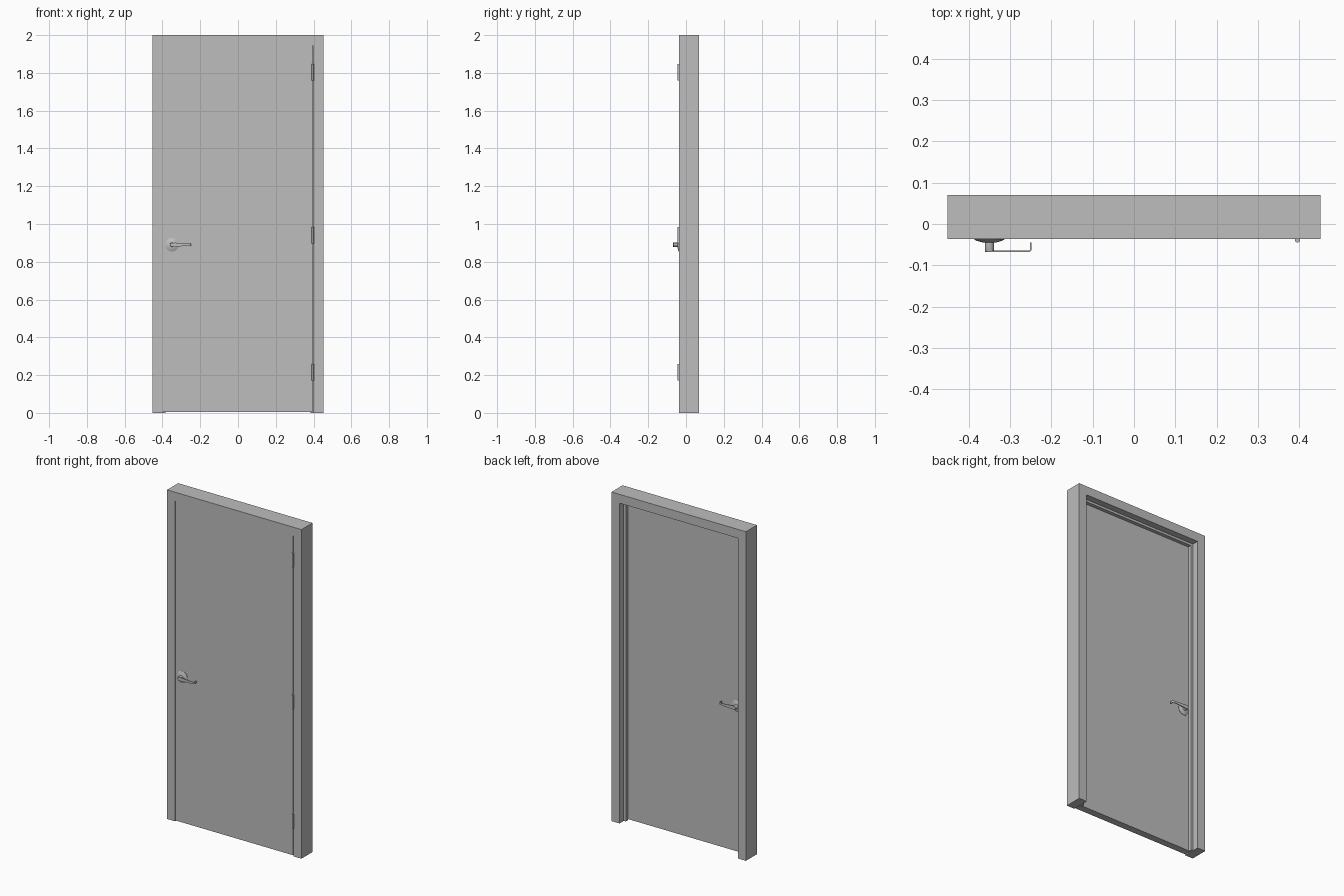
import bpy, bmesh, math
from mathutils import Matrix, Vector

if "Cube" in bpy.data.objects:
    bpy.data.objects.remove(bpy.data.objects["Cube"])

grey = bpy.data.materials.new("plain grey")
grey.use_nodes = True
colour = (0.51, 0.51, 0.51, 1)
grey.diffuse_color = colour
grey.node_tree.nodes["Principled BSDF"].inputs["Base Color"].default_value = colour

HALF_W, HEIGHT, FRONT, BACK = 0.452, 2.0, -0.036, 0.07
FACE = 0.054            # width of the frame around the opening
DOOR_BACK = 0.007
HANDLE = (-0.35, 0.89)  # x and z of the handle spindle


def finish(name, bm, smooth=False):
    bmesh.ops.recalc_face_normals(bm, faces=bm.faces)
    mesh = bpy.data.meshes.new(name)
    bm.to_mesh(mesh)
    bm.free()
    mesh.materials.append(grey)
    obj = bpy.data.objects.new(name, mesh)
    bpy.context.collection.objects.link(obj)
    if smooth:
        bpy.ops.object.select_all(action="DESELECT")
        obj.select_set(True)
        bpy.context.view_layer.objects.active = obj
        bpy.ops.object.shade_smooth_by_angle(angle=math.radians(35))
    return obj


def loft(bm, rings):
    """Skin a row of closed rings and cap both ends."""
    rows = [[bm.verts.new(p) for p in ring] for ring in rings]
    n = len(rows[0])
    for a, b in zip(rows, rows[1:]):
        for i in range(n):
            j = (i + 1) % n
            bm.faces.new((a[i], a[j], b[j], b[i]))
    bm.faces.new(rows[0])
    bm.faces.new(rows[-1])


def box(name, x0, x1, y0, y1, z0, z1):
    bm = bmesh.new()
    loft(bm, [[(x0, y0, z), (x1, y0, z), (x1, y1, z), (x0, y1, z)] for z in (z0, z1)])
    return finish(name, bm)


# Frame: a jamb section with a door stop, mitred round the head
stop = FACE + 0.014
section = [(0, FRONT), (FACE, FRONT), (FACE, DOOR_BACK + 0.001), (stop, DOOR_BACK + 0.001),
           (stop, 0.03), (FACE, 0.03), (FACE, BACK), (0, BACK)]
bm = bmesh.new()
loft(bm, [[(side * (HALF_W - d), y, HEIGHT - d if top else 0) for d, y in section]
          for side, top in ((-1, 0), (-1, 1), (1, 1), (1, 0))])
finish("door_frame", bm)

# Door leaf
box("door_leaf", -0.396, 0.394, FRONT, DOOR_BACK, 0.006, 1.946)

# Hinges: a barrel and its thin leaf in the gap
for label, z in (("lower", 0.215), ("middle", 0.94), ("upper", 1.803)):
    bm = bmesh.new()
    bmesh.ops.create_cone(bm, cap_ends=True, segments=16, radius1=0.006, radius2=0.006, depth=0.088,
                          matrix=Matrix.Translation((0.396, FRONT - 0.003, z)))
    finish(label + "_hinge_barrel", bm, True)
    box(label + "_hinge_leaf", 0.3945, 0.3975, FRONT - 0.002, DOOR_BACK - 0.004, z - 0.044, z + 0.044)


def handle(label, face_y, out):
    """Rose, spindle and lever on one side of the door; out is the y direction."""
    hx, hz = HANDLE

    # Domed rose and spindle turned about y
    for part, profile in (("rose", [(0.036, 0), (0.036, 0.002), (0.03, 0.005), (0.019, 0.008), (0.015, 0.009)]),
                          ("spindle", [(0.011, 0.006), (0.011, 0.030), (0.010, 0.032)])):
        bm = bmesh.new()
        loft(bm, [[(hx + r * math.cos(a), face_y + out * d, hz + r * math.sin(a))
                   for a in (i * math.tau / 32 for i in range(32))] for r, d in profile])
        finish(label + "_handle_" + part, bm, True)

    # Lever: a flat tapering bar with its end returned towards the door
    end, reach, bend, thick = -0.248, 0.032, 0.007, 0.004
    path = [(hx - 0.006, reach, 0.010, 0), (hx + 0.02, reach, 0.011, 0),
            (hx + 0.045, reach, 0.008, 0), (end - bend, reach, 0.006, 0)]
    for i in range(1, 7):
        a = i * math.pi / 12
        path.append((end - bend + bend * math.sin(a), reach - bend + bend * math.cos(a), 0.006, a))
    path.append((end, 0.009, 0.006, math.pi / 2))
    rings = []
    for x, d, h, a in path:
        outer = Vector((x, d))
        inner = outer - thick * Vector((math.sin(a), math.cos(a)))
        rings.append([(p.x, face_y + out * p.y, hz + s * h)
                      for p, s in ((outer, -1), (inner, -1), (inner, 1), (outer, 1))])
    bm = bmesh.new()
    loft(bm, rings)
    finish(label + "_handle_lever", bm, True)


handle("front", FRONT, -1)
handle("back", DOOR_BACK, 1)
